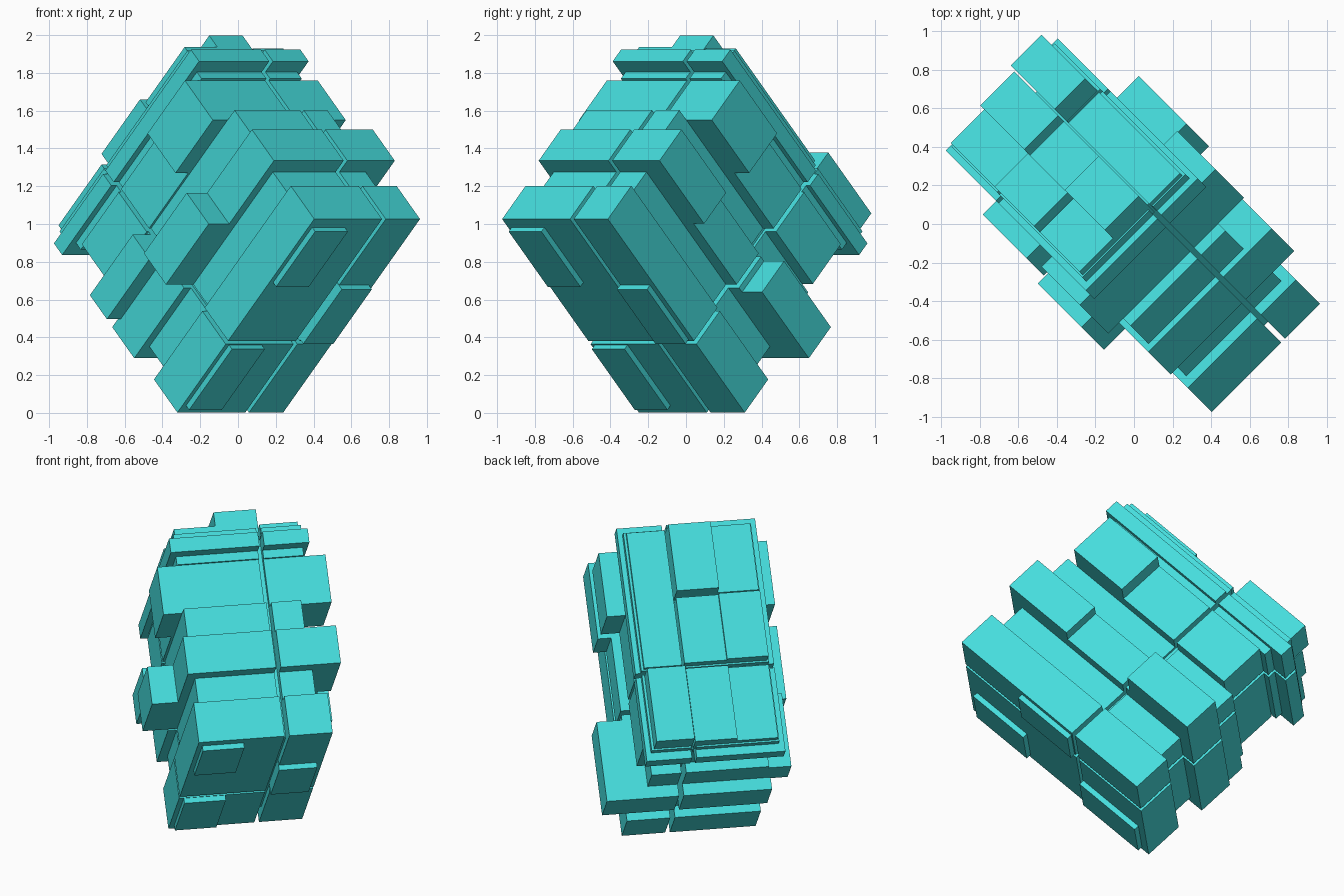
import bpy, bmesh
from mathutils import Matrix, Vector

if "Cube" in bpy.data.objects:
    bpy.data.objects.remove(bpy.data.objects["Cube"])

# Puzzle axes: a is level, b and c are tilted 45 degrees
A = Vector((1, 1, 0)) / 2 ** 0.5
B = Vector((1, -1, 2 ** 0.5)) / 2
C = Vector((1, -1, -2 ** 0.5)) / 2
ROT = Matrix((A, B, C)).transposed()

mat = bpy.data.materials.new("turquoise")
mat.diffuse_color = (0.06, 0.72, 0.72, 1)
mat.use_nodes = True
mat.node_tree.nodes["Principled BSDF"].inputs["Base Color"].default_value = mat.diffuse_color


def block(name, a, b, c):
    """Box given by its extents along the three tilted axes."""
    bm = bmesh.new()
    bmesh.ops.create_cube(bm, size=1)
    for v in bm.verts:
        p = Vector([(r[0] + r[1]) / 2 + k * (r[1] - r[0]) for r, k in zip((a, b, c), v.co)])
        v.co = ROT @ p + Vector((0, 0, 1))
    bmesh.ops.recalc_face_normals(bm, faces=bm.faces)
    me = bpy.data.meshes.new(name)
    bm.to_mesh(me)
    bm.free()
    me.materials.append(mat)
    ob = bpy.data.objects.new(name, me)
    bpy.context.collection.objects.link(ob)
    return ob


# Seams that split every layer into four blocks
SEAM_A = (0.105, 0.133)
SEAM_B = (-0.23, -0.205)

# Layers stacked along c: name, a range, b range, c range
layers = [
    ("outer_layer", (-0.403, 0.389), (-0.742, 0.707), (0.422, 0.67)),
    ("outer_recess", (-0.365, 0.33), (-0.67, 0.637), (0.248, 0.422)),
    ("middle_layer", (-0.417, 0.41), (-0.757, 0.722), (0.015, 0.248)),
    ("middle_recess", (-0.385, 0.31), (-0.683, 0.68), (-0.172, 0.015)),
    ("inner_layer", (-0.40, 0.39), (-0.62, 0.606), (-0.468, -0.172)),
    ("inner_recess", (-0.38, 0.37), (-0.66, 0.62), (-0.518, -0.468)),
    ("back_plate", (-0.42, 0.40), (-0.75, 0.70), (-0.605, -0.518)),
    ("back_panel", (-0.385, 0.37), (-0.70, 0.655), (-0.645, -0.605)),
]
for name, a, b, c in layers:
    for i, ar in enumerate(((a[0], SEAM_A[0]), (SEAM_A[1], a[1]))):
        for j, br in enumerate(((b[0], SEAM_B[0]), (SEAM_B[1], b[1]))):
            block(f"{name}_{i}{j}", ar, br, c)

# Core seen at the bottom of the seams
block("core", (-0.34, 0.29), (-0.59, 0.57), (-0.60, 0.63))

# Blocks sticking out of the two sides
block("side_block_upper_left", (-0.495, -0.3), (0.21, 0.606), (-0.468, -0.172))
block("side_block_centre_left", (-0.57, -0.3), (-0.205, 0.248), (0.015, 0.248))
block("side_block_lower_left", (-0.52, -0.3), (-0.683, -0.23), (-0.15, 0.03))
block("side_block_upper_right", (0.3, 0.50), (0.21, 0.606), (-0.468, -0.172))
block("side_block_middle_right", (0.3, 0.488), (0.25, 0.722), (0.015, 0.248))
block("side_block_lower_right", (0.3, 0.56), (-0.757, -0.262), (0.015, 0.248))

# Cell grid shared by the raised tiles on both large faces
COLS = ((-0.375, -0.13), (-0.13, 0.12), (0.13, 0.355))
ROWS = ((-0.69, -0.235), (-0.195, 0.213), (0.232, 0.645))

# Thin tiles on the outer face
for col, row in ((0, 0), (0, 2), (2, 1)):
    block(f"outer_tile_{col}{row}", COLS[col], ROWS[row], (0.6, 0.702))

# Tiles of differing height on the back face
heights = {(0, 0): 0.68, (1, 0): 0.72, (2, 0): 0.77,
           (0, 1): 0.72, (1, 1): 0.70,
           (0, 2): 0.68, (1, 2): 0.766}
for (col, row), h in heights.items():
    block(f"back_tile_{col}{row}", COLS[col], ROWS[row], (-h, -0.6))
block("back_tile_long", COLS[2], (ROWS[1][0], ROWS[2][1]), (-0.67, -0.6))
